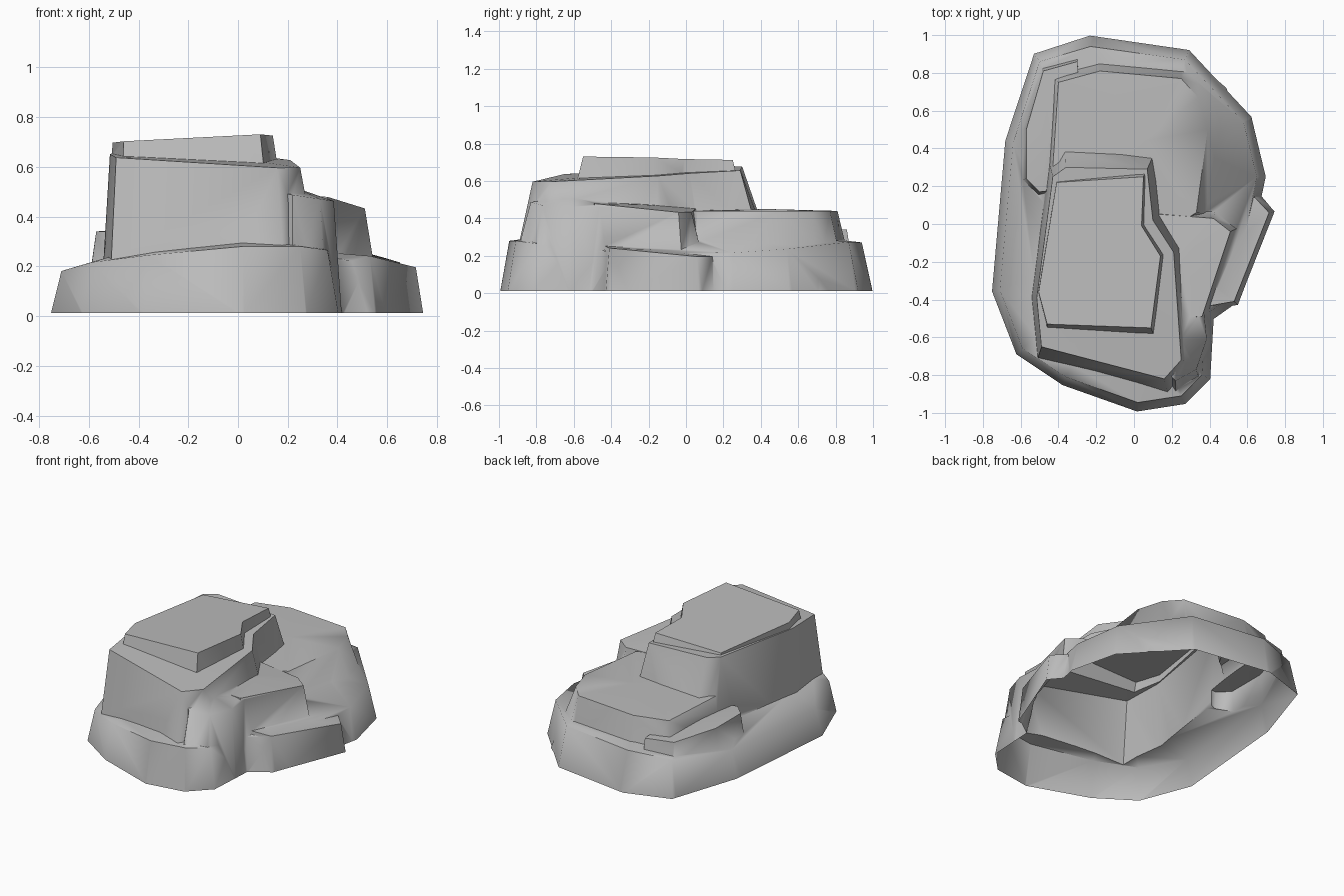
import bpy, bmesh
from mathutils import Vector

if "Cube" in bpy.data.objects:
    bpy.data.objects.remove(bpy.data.objects["Cube"])

slabs = []


def slab(name, rim, height, left, right, front, back, dome=0.01):
    """Stone slab: rim is its upper outline, height(x, y) its upper surface,
    left/right/front/back how far each wall leans out at the ground."""
    bm = bmesh.new()
    n = len(rim)
    foot = -0.01 * len(slabs)          # stagger the hidden undersides
    pts = [Vector(p) for p in rim]
    if sum(pts[i - 1].cross(pts[i]) for i in range(n)) < 0:
        pts.reverse()                  # always counter-clockwise
    top, low = [], []
    for i, p in enumerate(pts):
        a, b = (p - pts[i - 1]).normalized(), (pts[(i + 1) % n] - p).normalized()
        t = (a + b).normalized()
        nx, ny = t.y, -t.x             # outward direction
        top.append(bm.verts.new((p.x, p.y, height(p.x, p.y))))
        low.append(bm.verts.new((p.x + nx * (right if nx > 0 else left),
                                 p.y + ny * (back if ny > 0 else front), foot)))
    c = sum(pts, Vector((0, 0))) / n
    peak = bm.verts.new((c.x, c.y, height(c.x, c.y) + dome))
    for i in range(n):
        j = (i + 1) % n
        bm.faces.new((low[i], low[j], top[j], top[i]))
        bm.faces.new((top[i], top[j], peak))
    bm.faces.new(low[::-1])
    bmesh.ops.triangulate(bm, faces=[f for f in bm.faces if len(f.verts) > 3])
    bmesh.ops.recalc_face_normals(bm, faces=bm.faces[:])
    mesh = bpy.data.meshes.new(name)
    bm.to_mesh(mesh)
    bm.free()
    ob = bpy.data.objects.new(name, mesh)
    bpy.context.collection.objects.link(ob)
    slabs.append(ob)


# Low skirt around the whole rock
slab("rock", [(.27, .87), (-.23, .94), (-.5, .86), (-.64, .43), (-.71, -.35), (-.59, -.66),
              (-.36, -.81), (.02, -.945), (.25, -.91), (.36, -.8), (.38, -.48), (.52, -.38),
              (.65, .25), (.58, .54)],
     lambda x, y: .19 + .03 * x + .1 * y * y, .045, .05, .05, .06, dome=.2)
# Tall main block
slab("main_block", [(.25, -.72), (.16, -.82), (-.49, -.65), (-.515, -.39), (-.43, .25),
                    (-.36, .3), (.07, .29), (.1, .02), (.21, -.15)],
     lambda x, y: .645 - .05 * x + .05 * y, .04, .12, .14, .25)
# Crown on top of the main block
slab("crown", [(.09, -.55), (-.46, -.53), (-.505, -.36), (-.41, .22), (.05, .25), (.04, -.01),
               (.14, -.17)],
     lambda x, y: .715 + .05 * x - .02 * y, .02, .12, .25, .25, dome=0)
# Buttress at the front right corner
slab("front_buttress", [(.37, -.46), (.385, -.61), (.33, -.77), (.22, -.83), (0, -.6),
                        (.1, -.4)],
     lambda x, y: .52 - .15 * x, .0, .035, .14, .04, dome=.03)
# Middle terrace on the right
slab("middle_terrace", [(.36, -.49), (.05, -.5), (.02, .06), (.42, .03), (.51, -.04)],
     lambda x, y: .465 - .07 * x - .08 * y, 0, .08, .03, .12)
# Low ledge on the far right
slab("right_ledge", [(.53, -.41), (.36, -.44), (.36, .16), (.64, .14), (.715, .06)],
     lambda x, y: .25 - .07 * x - .07 * y, 0, .04, .03, .05)
# Long terrace at the back
slab("back_terrace", [(.25, .77), (-.18, .81), (-.4, .75), (-.45, 0), (.15, -.05), (.33, .06),
                      (.39, .5), (.34, .67)],
     lambda x, y: .44, .12, .2, .03, .12)
# Shoulder on the back left
slab("back_left_shoulder", [(-.3, .86), (-.48, .81), (-.57, .5), (-.57, .24), (-.5, .17),
                            (-.25, .2)],
     lambda x, y: .34, .06, 0, .06, .08)

# Fuse all the slabs into one rock
rock, parts = slabs[0], slabs[1:]
for p in parts:
    mod = rock.modifiers.new(p.name, 'BOOLEAN')
    mod.operation = 'UNION'
    mod.solver = 'EXACT'
    mod.object = p
bpy.context.view_layer.update()
fused = bpy.data.meshes.new_from_object(rock.evaluated_get(bpy.context.evaluated_depsgraph_get()))
rock.modifiers.clear()
rock.data = fused
for p in parts:
    bpy.data.objects.remove(p)

# Open the underside
bm = bmesh.new()
bm.from_mesh(fused)
bmesh.ops.bisect_plane(bm, geom=bm.verts[:] + bm.edges[:] + bm.faces[:], dist=1e-5,
                       plane_co=Vector((0, 0, .012)), plane_no=Vector((0, 0, 1)), clear_inner=True)
bmesh.ops.remove_doubles(bm, verts=bm.verts[:], dist=.004)
bm.to_mesh(fused)
bm.free()

# Dark grey stone
stone = bpy.data.materials.new("stone")
stone.diffuse_color = (.5, .5, .5, 1)
stone.use_nodes = True
stone.node_tree.nodes["Principled BSDF"].inputs["Base Color"].default_value = stone.diffuse_color
fused.materials.clear()
fused.materials.append(stone)

bpy.context.view_layer.objects.active = rock
rock.select_set(True)
bpy.ops.object.shade_smooth_by_angle(angle=1.2)
